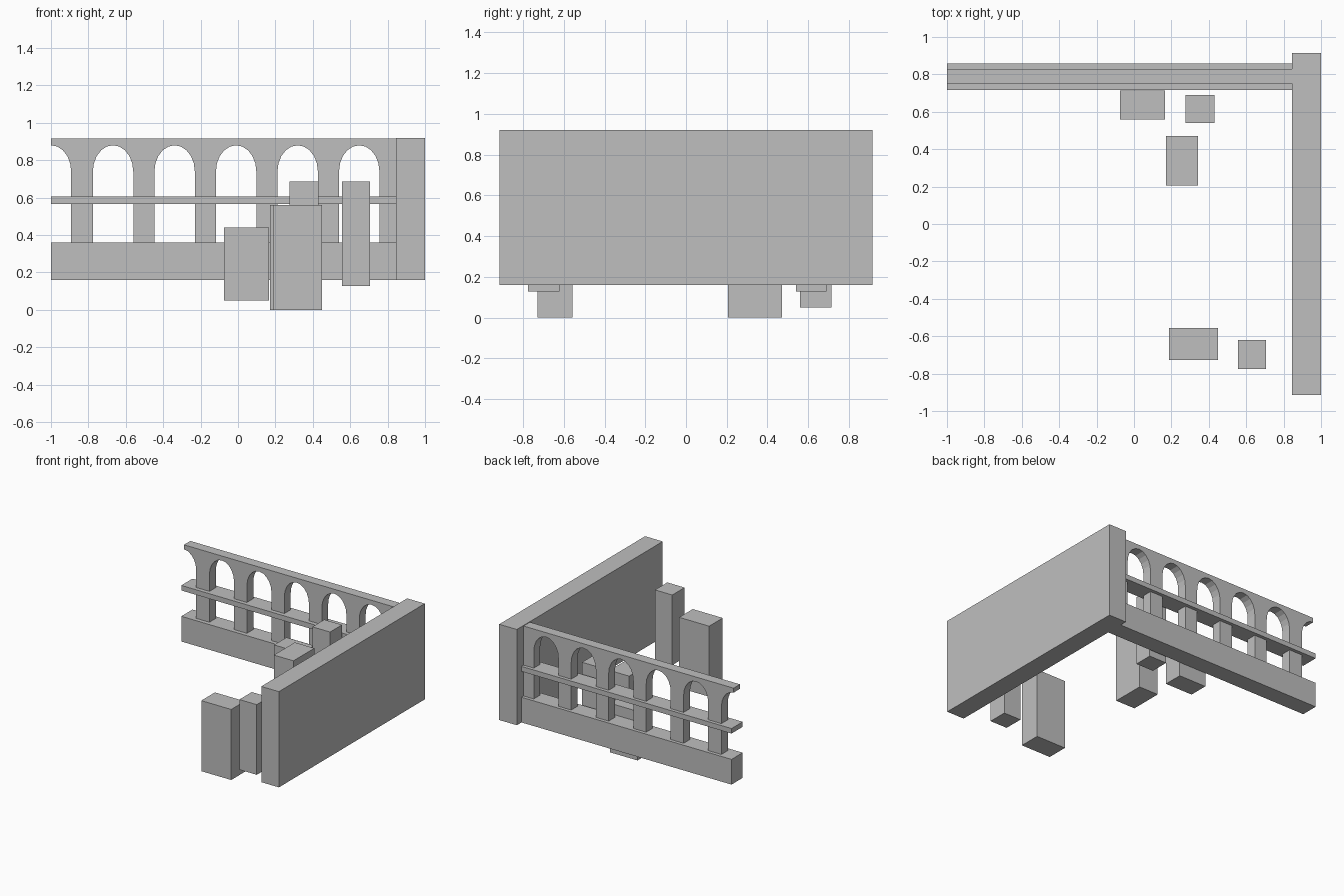
import bpy, bmesh, math

cube = bpy.data.objects.get("Cube")
if cube:
    bpy.data.objects.remove(cube, do_unlink=True)

stone = bpy.data.materials.new("grey_stone")
stone.use_nodes = True
grey = (0.52, 0.52, 0.52, 1)
stone.diffuse_color = grey
stone.node_tree.nodes["Principled BSDF"].inputs["Base Color"].default_value = grey


def add_object(name, bm):
    bmesh.ops.recalc_face_normals(bm, faces=bm.faces)
    mesh = bpy.data.meshes.new(name)
    bm.to_mesh(mesh)
    bm.free()
    mesh.materials.append(stone)
    obj = bpy.data.objects.new(name, mesh)
    bpy.context.collection.objects.link(obj)
    return obj


def box(name, xs, ys, zs):
    bm = bmesh.new()
    bmesh.ops.create_cube(bm, size=1)
    for v in bm.verts:
        for axis, (low, high) in enumerate((xs, ys, zs)):
            v.co[axis] = low if v.co[axis] < 0 else high
    return add_object(name, bm)


# Solid side wall, parapet and handrail
box("side_wall", (0.845, 1), (-0.915, 0.915), (0.16, 0.92))
box("parapet", (-1, 0.845), (0.717, 0.857), (0.16, 0.36))
box("handrail", (-1, 0.845), (0.717, 0.857), (0.565, 0.605))

# Arcade: one outline with arched openings, extruded through its thickness
FOOT, SPRING, CROWN, TOP = 0.36, 0.74, 0.88, 0.915
FRONT, BACK = 0.75, 0.83
HALF, PITCH, STEPS = 0.108, 0.329, 10


def arch(centre, start=0):
    points = []
    for i in range(start, STEPS + 1):
        a = math.pi * (1 - i / STEPS)
        points.append((centre + HALF * math.cos(a),
                       SPRING + (CROWN - SPRING) * math.sin(a)))
    return points


outline = [(-1, TOP)] + arch(-1, STEPS // 2) + [(-1 + HALF, FOOT)]
for n in range(1, 6):
    c = -0.997 + n * PITCH
    outline += [(c - HALF, FOOT)] + arch(c) + [(c + HALF, FOOT)]
outline += [(0.845, FOOT), (0.845, TOP)]

bm = bmesh.new()
face = bm.faces.new([bm.verts.new((x, FRONT, z)) for x, z in outline])
sweep = bmesh.ops.extrude_face_region(bm, geom=[face], use_keep_orig=True)
bmesh.ops.translate(bm, vec=(0, BACK - FRONT, 0),
                    verts=[v for v in sweep["geom"] if isinstance(v, bmesh.types.BMVert)])
add_object("arcade", bm)

# Free-standing blocks
box("low_block", (-0.075, 0.167), (0.56, 0.715), (0.05, 0.44))
box("back_tall_block", (0.275, 0.43), (0.54, 0.69), (0.128, 0.685))
box("middle_block", (0.17, 0.342), (0.207, 0.47), (0, 0.56))
box("front_wide_block", (0.187, 0.45), (-0.728, -0.557), (0, 0.56))
box("front_tall_block", (0.555, 0.707), (-0.775, -0.62), (0.128, 0.685))
